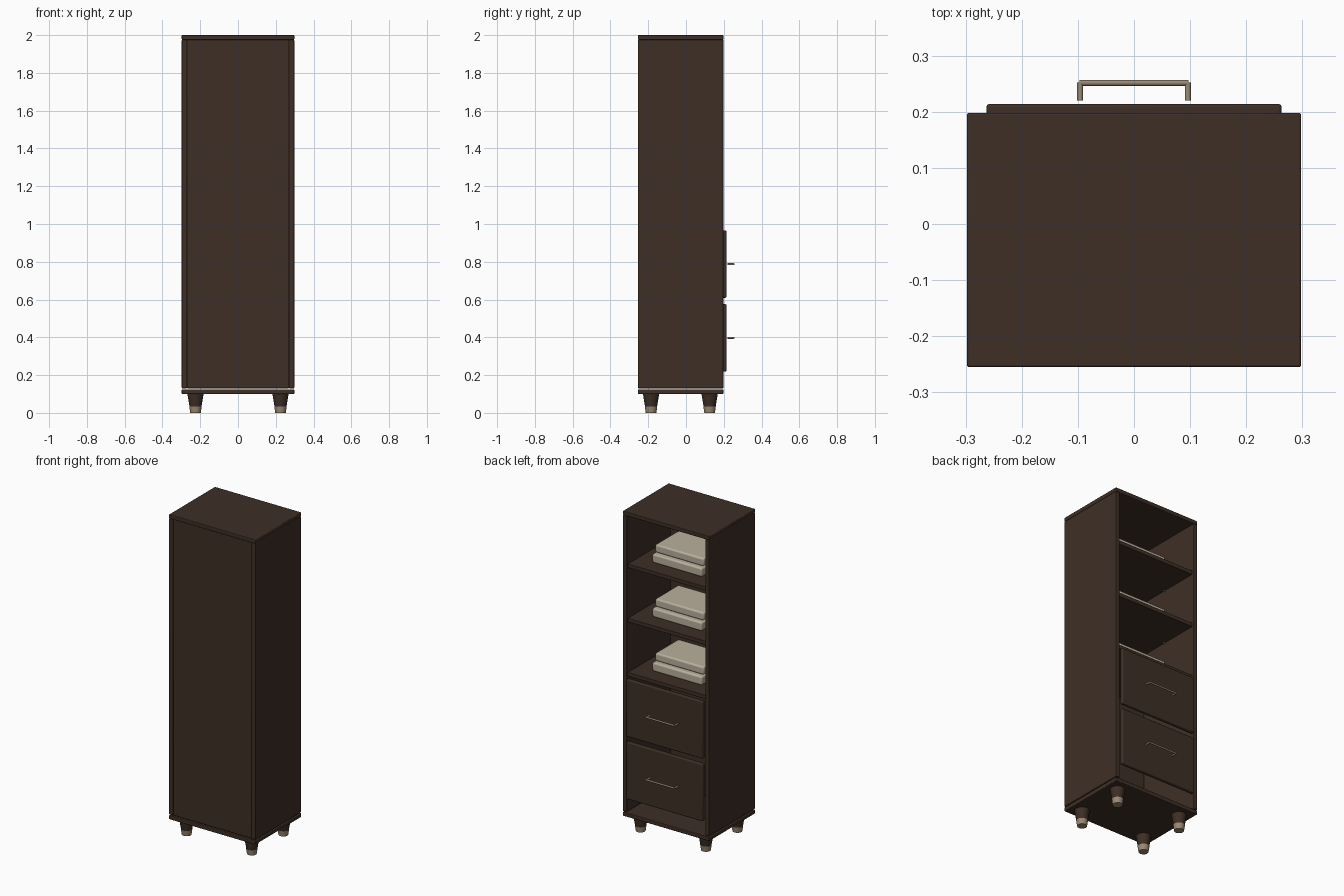
import bpy
import math

cube = bpy.data.objects.get("Cube")
if cube:
    bpy.data.objects.remove(cube, do_unlink=True)


def material(name, color):
    mat = bpy.data.materials.new(name)
    mat.use_nodes = True
    mat.diffuse_color = (*color, 1)
    bsdf = mat.node_tree.nodes["Principled BSDF"]
    bsdf.inputs["Base Color"].default_value = (*color, 1)
    bsdf.inputs["Roughness"].default_value = 0.6
    return mat


wood = material("dark walnut", (0.048, 0.028, 0.019))
brass = material("aged brass", (0.32, 0.25, 0.165))
linen = material("cream linen", (0.49, 0.43, 0.33))


def box(name, x, y, z, mat, bevel=0.004):
    """Rounded box from (min, max) ranges on each axis."""
    bpy.ops.mesh.primitive_cube_add(size=1, location=[sum(r) / 2 for r in (x, y, z)])
    obj = bpy.context.object
    obj.name = name
    obj.scale = [r[1] - r[0] for r in (x, y, z)]
    bpy.ops.object.transform_apply(location=False, rotation=False, scale=True)
    mod = obj.modifiers.new("rounded_edges", "BEVEL")
    mod.width = bevel
    mod.segments = 3
    obj.data.materials.append(mat)
    bpy.ops.object.shade_smooth_by_angle(angle=math.radians(35))
    return obj


def cone(name, r1, r2, depth, location, mat, rotation=(0, 0, 0)):
    bpy.ops.mesh.primitive_cone_add(vertices=24, radius1=r1, radius2=r2, depth=depth,
                                    location=location, rotation=rotation)
    obj = bpy.context.object
    obj.name = name
    obj.data.materials.append(mat)
    bpy.ops.object.shade_smooth_by_angle(angle=math.radians(35))
    return obj


# Carcass: the open side faces +y
width, inner = 0.298, 0.27
depth = (-0.255, 0.198)
wall_z = (0.13, 1.975)
box("top_panel", (-width, width), depth, (1.975, 2.0), wood)
box("bottom_panel", (-width, width), depth, (0.1, 0.125), wood)
box("back_panel", (-inner, inner), (-0.252, -0.232), wall_z, wood)
for side, label in ((-1, "right"), (1, "left")):
    box(label + "_side", sorted((side * inner, side * width)), depth, wall_z, wood)

# Shelves, each with a pair of folded linens and small support pins
for i in range(3):
    z = 0.997 + i * 0.338
    box(f"shelf_{i}", (-inner, inner), (-0.232, 0.187), (z - 0.024, z), wood, 0.002)
    box(f"lower_linen_{i}", (-0.175, 0.168), (-0.165, 0.095), (z, z + 0.055), linen, 0.01)
    box(f"upper_linen_{i}", (-0.17, 0.165), (-0.16, 0.07), (z + 0.055, z + 0.105), linen, 0.01)
    for side in (-1, 1):
        cone(f"shelf_pin_{i}", 0.004, 0.004, 0.016, (side * 0.264, -0.05, z - 0.028),
             brass, (0, math.pi / 2, 0))

# Drawer fronts with bar handles
for i, z in enumerate((0.3975, 0.7875)):
    box(f"drawer_front_{i}", (-0.263, 0.263), (0.19, 0.214), (z - 0.178, z + 0.178), wood, 0.006)
    cone(f"handle_bar_{i}", 0.0055, 0.0055, 0.194, (0, 0.2515, z), brass, (0, math.pi / 2, 0))
    for side in (-1, 1):
        cone(f"handle_post_{i}", 0.0055, 0.0055, 0.032, (side * 0.096, 0.236, z),
             brass, (math.pi / 2, 0, 0))

# Tapered feet with metal tips
for x in (-0.225, 0.225):
    for y in (-0.185, 0.125):
        cone("foot", 0.032, 0.043, 0.067, (x, y, 0.0675), wood)
        cone("foot_tip", 0.028, 0.033, 0.035, (x, y, 0.0175), brass)
